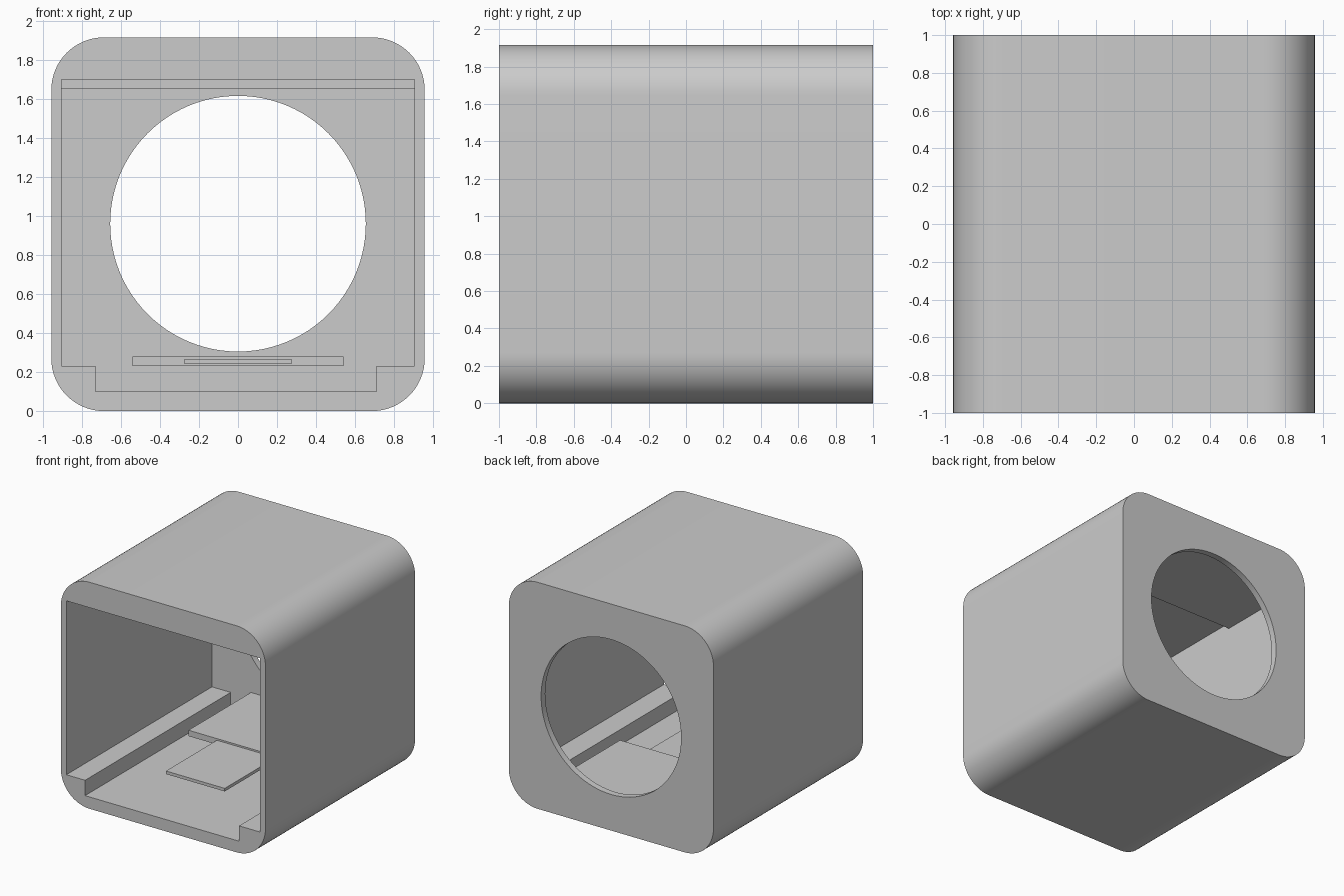
import bpy
import bmesh
from math import pi, sin, cos, radians

cube = bpy.data.objects.get("Cube")
if cube:
    bpy.data.objects.remove(cube, do_unlink=True)

HALF_W, HEIGHT, RADIUS = 0.957, 1.915, 0.27
WALL_IN, BACK_IN, STEP_Y = 0.905, 0.945, 0.11

grey = bpy.data.materials.new("plain_grey")
grey.use_nodes = True
colour = (0.6, 0.6, 0.6, 1)
grey.diffuse_color = colour
grey.node_tree.nodes["Principled BSDF"].inputs["Base Color"].default_value = colour


def prism(name, outline, y0, y1):
    """Extrude an (x, z) outline along y."""
    bm = bmesh.new()
    face = bm.faces.new([bm.verts.new((x, y0, z)) for x, z in outline])
    out = bmesh.ops.extrude_face_region(bm, geom=[face])
    moved = [v for v in out["geom"] if isinstance(v, bmesh.types.BMVert)]
    bmesh.ops.translate(bm, vec=(0, y1 - y0, 0), verts=moved)
    bmesh.ops.recalc_face_normals(bm, faces=bm.faces)
    mesh = bpy.data.meshes.new(name)
    bm.to_mesh(mesh)
    bm.free()
    mesh.materials.append(grey)
    obj = bpy.data.objects.new(name, mesh)
    bpy.context.collection.objects.link(obj)
    return obj


def box(name, half_x, z0, z1, y0, y1):
    return prism(name, [(-half_x, z0), (half_x, z0), (half_x, z1), (-half_x, z1)], y0, y1)


def arc(cx, cz, r, start, end, steps):
    angles = [start + (end - start) * i / steps for i in range(steps + 1)]
    return [(cx + r * cos(a), cz + r * sin(a)) for a in angles]


def select_only(obj):
    bpy.ops.object.select_all(action="DESELECT")
    obj.select_set(True)
    bpy.context.view_layer.objects.active = obj


def cut(target, cutter):
    """Subtract the cutter, then discard it."""
    cutter.hide_render = True
    mod = target.modifiers.new("cut", "BOOLEAN")
    mod.operation, mod.solver, mod.object = "DIFFERENCE", "EXACT", cutter
    select_only(target)
    bpy.ops.object.modifier_apply(modifier=mod.name)
    bpy.data.objects.remove(cutter, do_unlink=True)


# Rounded housing
corner_x, low, high = HALF_W - RADIUS, RADIUS, HEIGHT - RADIUS
outline = []
for i, (cx, cz) in enumerate([(corner_x, high), (-corner_x, high), (-corner_x, low), (corner_x, low)]):
    outline += arc(cx, cz, RADIUS, i * pi / 2, (i + 1) * pi / 2, 16)
housing = prism("housing", outline, -1, 1)

# Cavity open at the front, with a lower channel between the two side ledges
ledge_z, floor_z, top_z = 0.23, 0.10, 1.70
left, right = 0.71, -0.73
cut(housing, prism("cavity_cutter", [
    (right, floor_z), (left, floor_z), (left, ledge_z), (WALL_IN, ledge_z),
    (WALL_IN, top_z), (-WALL_IN, top_z), (-WALL_IN, ledge_z), (right, ledge_z)], -1.1, BACK_IN))

# Round window in the back wall
cut(housing, prism("window_cutter", arc(0, 0.96, 0.655, 0, 2 * pi, 96)[:-1], 0.8, 1.1))

# Thicker rear half of the ceiling
box("ceiling_step", WALL_IN + 0.01, 1.65, top_z + 0.01, STEP_Y, BACK_IN + 0.01)

# Shelf on the back wall and the thin tongue reaching forward from it
box("rear_shelf", 0.54, 0.23, 0.28, STEP_Y, BACK_IN + 0.01)
box("front_tongue", 0.275, 0.24, 0.266, -0.57, STEP_Y + 0.01)

select_only(housing)
bpy.ops.object.shade_smooth_by_angle(angle=radians(30))
